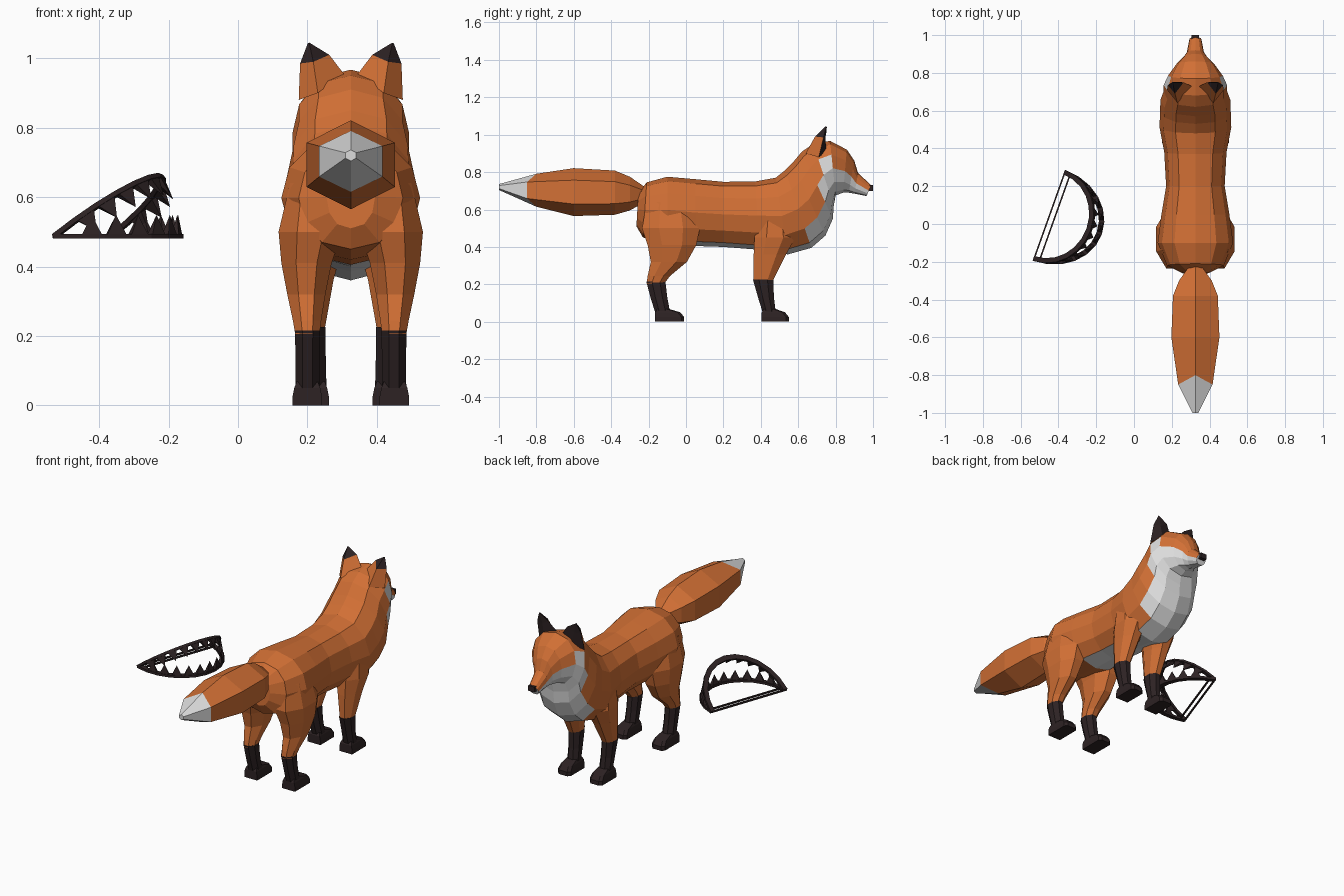
import bpy, bmesh, math
from mathutils import Vector as V

if "Cube" in bpy.data.objects:
    bpy.data.objects.remove(bpy.data.objects["Cube"])

CX = 0.325  # fox centre line


def material(name, rgb):
    m = bpy.data.materials.new(name)
    m.diffuse_color = (*rgb, 1)
    m.use_nodes = True
    m.node_tree.nodes["Principled BSDF"].inputs["Base Color"].default_value = m.diffuse_color
    return m


MATS = [material("orange fur", (0.64, 0.16, 0.035)),
        material("white fur", (0.72, 0.72, 0.72)),
        material("dark brown", (0.026, 0.016, 0.017))]
ORANGE, WHITE, DARK = 0, 1, 2


def finish(name, bm):
    bmesh.ops.recalc_face_normals(bm, faces=bm.faces)
    me = bpy.data.meshes.new(name)
    bm.to_mesh(me)
    bm.free()
    for m in MATS:
        me.materials.append(m)
    ob = bpy.data.objects.new(name, me)
    bpy.context.collection.objects.link(ob)
    return ob


def loft(bm, rings, colour, closed=True):
    """Skin a list of point rings; colour(segment, side) gives the material."""
    vs = [[bm.verts.new(p) for p in r] for r in rings]
    n = len(rings[0])
    for i in range(len(vs) - 1):
        for k in range(n):
            j = (k + 1) % n
            f = bm.faces.new((vs[i][k], vs[i][j], vs[i + 1][j], vs[i + 1][k]))
            f.material_index = colour(i, k)
    if closed:
        bm.faces.new(vs[0]).material_index = colour(0, 0)
        bm.faces.new(vs[-1]).material_index = colour(len(vs) - 2, 0)
    return vs


def span_ring(y1, z1, y0, z0, w, n=12, power=0.85):
    """Ring across the body from a top point to a bottom point, half-width w."""
    pts = []
    for k in range(n):
        a = 2 * math.pi * k / n
        s = math.sin(a)
        x = w * math.copysign(abs(s) ** power, s)
        t = (1 - math.cos(a)) / 2
        pts.append((CX + x, y0 + (y1 - y0) * t, z0 + (z1 - z0) * t))
    return pts


# torso, neck, head and snout: top y, top z, bottom y, bottom z, half-width
BODY = [(-.255, .69, -.265, .51, .07), (-.21, .745, -.23, .45, .15),
        (-.1, .775, -.1, .42, .20), (.05, .762, .05, .405, .18),
        (.2, .748, .2, .40, .155), (.37, .75, .39, .385, .165),
        (.48, .77, .545, .36, .19), (.53, .81, .67, .395, .187),
        (.57, .85, .745, .46, .185), (.62, .91, .785, .55, .168),
        (.68, .95, .79, .62, .168), (.77, .967, .80, .675, .145),
        (.86, .92, .84, .69, .098), (.90, .86, .87, .69, .062),
        (.92, .795, .90, .685, .045), (.99, .73, .965, .672, .032)]
WHITES = [0, 0, 0, 1, 1, 1, 1, 2, 2, 3, 4, 3, 3, 3, 3]  # pale faces up each side
bm = bmesh.new()
loft(bm, [span_ring(*r) for r in BODY],
     lambda i, k: WHITE if min(k, 11 - k) < WHITES[i] else ORANGE)
finish("body", bm)

# tail: hexagonal, with a jagged pale tip
TAIL = [(-.22, .68, .035, .04), (-.30, .685, .10, .09), (-.38, .69, .137, .118),
        (-.6, .693, .147, .128), (-.85, .703, .105, .088), (-1, .72, .018, .016)]
rings = []
for i, (y, z, rx, rz) in enumerate(TAIL):
    ring = []
    for k in range(6):
        a = math.pi * k / 3
        dy = 0.05 if i == 4 and k % 3 == 0 else 0
        ring.append((CX + rx * math.sin(a), y + dy, z + rz * math.cos(a)))
    rings.append(ring)
bm = bmesh.new()
loft(bm, rings, lambda i, k: WHITE if i == 4 else ORANGE)
finish("tail", bm)


def leg_rings(side, rows):
    """Rows: z, outer x, inner x (from the left), back y, front y."""
    out = []
    for z, xa, xb, ya, yb in rows:
        c, hx = (xa + xb) / 2 - CX, (xb - xa) / 2
        cy, hy = (ya + yb) / 2, (yb - ya) / 2
        ring = []
        for k in range(8):
            a = math.pi * (k + .5) / 4
            f = 1 / math.cos(math.pi / 8)
            ring.append((CX + side * (c + hx * f * math.cos(a)),
                         cy + hy * f * math.sin(a), z))
        out.append(ring)
    return out


def paw(name, side, xa, xb, ya, yb):
    # sloping toe block with a pale rim around the dark sole
    bm = bmesh.new()
    rows = [(0, xa, xb, ya, yb, 0), (.025, xa, xb, ya, yb, 0),
            (.05, xa + .005, xb - .005, ya, yb - .02, .0),
            (.068, xa + .012, xb - .012, ya + .01, ya + .075, 0)]
    rings = []
    for z, x0, x1, y0, y1, _ in rows:
        c = .015
        pts = [(x0, y0), (x1, y0), (x1, y1 - c), (x1 - c, y1), (x0 + c, y1), (x0, y1 - c)]
        rings.append([(CX + side * (x - CX), y, z) for x, y in pts])
    loft(bm, rings, lambda i, k: DARK)
    sole = min(bm.faces, key=lambda f: f.calc_center_median().z)
    rim = bmesh.ops.inset_region(bm, faces=[sole], thickness=.008)["faces"]
    for f in rim:
        f.material_index = WHITE
    finish(name, bm)


HIND = [(.64, .15, .27, -.21, .04), (.5, .117, .30, -.235, .075),
        (.41, .125, .27, -.205, .055), (.32, .142, .252, -.188, .005),
        (.245, .158, .24, -.205, -.085), (.205, .165, .235, -.21, -.115)]
HIND_SOCK = [(.215, .164, .237, -.212, -.11), (.13, .166, .235, -.19, -.1),
             (.05, .165, .235, -.165, -.085)]
FORE = [(.62, .16, .27, .40, .55), (.45, .148, .30, .366, .585),
        (.36, .163, .275, .362, .535), (.22, .178, .25, .362, .465)]
FORE_SOCK = [(.225, .177, .252, .358, .467), (.13, .183, .253, .385, .47),
             (.05, .185, .255, .41, .48)]

for side, tag in ((1, "left"), (-1, "right")):
    for name, rows, col in (("hind_leg", HIND, ORANGE), ("hind_sock", HIND_SOCK, DARK),
                            ("front_leg", FORE, ORANGE), ("front_sock", FORE_SOCK, DARK)):
        bm = bmesh.new()
        loft(bm, leg_rings(side, rows), lambda i, k: col)
        finish(f"{tag}_{name}", bm)
    paw(f"{tag}_hind_paw", side, .157, .242, -.165, -.01)
    paw(f"{tag}_front_paw", side, .178, .262, .405, .55)

    # ear: outer, back, inner, front corners; dark tip, pale-rimmed hollow front
    base = [(.15, .71, .88), (.095, .64, .90), (.02, .73, .955), (.09, .75, .91)]
    mid = [(.146, .735, .985), (.108, .69, .99), (.062, .75, 1.01), (.105, .745, .985)]
    tip = [(.124, .75, 1.043), (.12, .745, 1.045), (.116, .75, 1.043), (.12, .753, 1.042)]
    bm = bmesh.new()
    loft(bm, [[(CX + side * x, y, z) for x, y, z in r] for r in (base, mid, tip)],
         lambda i, k: DARK if i else (WHITE if k > 1 else ORANGE))
    front = [f for f in bm.faces if f.material_index == WHITE]
    bmesh.ops.inset_region(bm, faces=front, thickness=.014)
    for f in front:
        f.material_index = DARK
    finish(f"{tag}_ear", bm)


def box(name, centre, half, axes, col):
    bm = bmesh.new()
    c, (a, b, d) = V(centre), axes
    rings = [[c + a * half[0] * s + b * half[1] * u + d * half[2] * v
              for u, v in ((-1, -1), (1, -1), (1, 1), (-1, 1))] for s in (-1, 1)]
    loft(bm, rings, lambda i, k: col)
    finish(name, bm)


XYZ = (V((1, 0, 0)), V((0, 1, 0)), V((0, 0, 1)))
box("nose", (CX, .985, .716), (.02, .015, .016), XYZ, DARK)

# toothed trap: two curved jaws opening about a shared hinge line
MID = V((-.4475, .045, .487))
ALONG = V((.336, .942, 0)).normalized()
OUT = V((ALONG.y, -ALONG.x, 0))
UP = V((0, 0, 1))


def jaw(name, tilt, tooth_sign, n=12):
    reach = OUT * math.cos(tilt) + UP * math.sin(tilt)
    q = UP * math.cos(tilt) - OUT * math.sin(tilt)

    def at(u, s):
        return MID + (ALONG * .255 * math.cos(u) + reach * .295 * math.sin(u)) * s

    bm = bmesh.new()
    rings = []
    for i in range(n + 1):
        u = math.pi * i / n
        rings.append([at(u, s) + q * h for s, h in
                      ((1, -.007), (1, .007), (.9, .007), (.9, -.007))])
    loft(bm, rings, lambda i, k: DARK)
    for i in range(1, n - 1):  # pyramid teeth
        u, du = math.pi * (i + .5) / n, math.pi * .42 / n
        base = [bm.verts.new(at(u + a * du, s)) for a, s in
                ((-1, .99), (1, .99), (1, .91), (-1, .91))]
        top = bm.verts.new(at(u, .95) + q * tooth_sign * .062)
        bm.faces.new(base).material_index = DARK
        for k in range(4):
            bm.faces.new((base[k], base[(k + 1) % 4], top)).material_index = DARK
    finish(name, bm)


jaw("lower_jaw", 0, 1)
jaw("upper_jaw", math.radians(37), -1)
for name, off in (("hinge_bar", 0), ("spring_bar", .03)):
    box(name, MID + OUT * off, (.25, .004, .005), (ALONG, OUT, UP), DARK)
